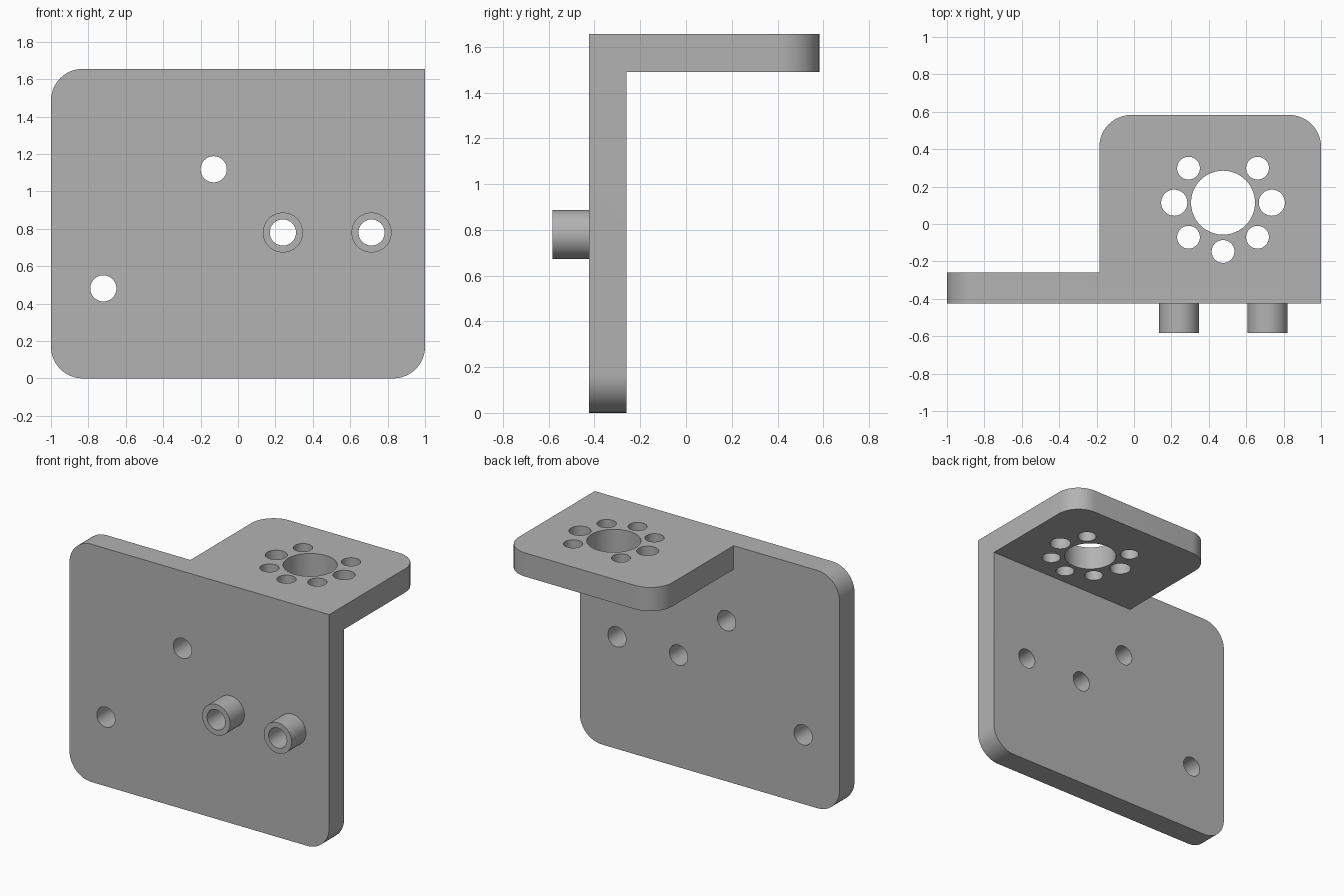
import bpy
import bmesh
from math import cos, sin, pi, radians
from mathutils import Matrix, Vector

cube = bpy.data.objects.get("Cube")
if cube:
    bpy.data.objects.remove(cube, do_unlink=True)

grey = bpy.data.materials.new("plain grey")
grey.use_nodes = True
COLOUR = (0.45, 0.45, 0.45, 1)
grey.diffuse_color = COLOUR
grey.node_tree.nodes["Principled BSDF"].inputs["Base Color"].default_value = COLOUR

T = 0.165                      # sheet thickness
FRONT, BACK, TOP = -0.425, 0.583, 1.655
INNER = FRONT + T
SHELF_LEFT = -0.185
CORNER = 0.17


def prism(name, outline, axis, lo, hi):
    """Extrude a 2D outline along y (outline is x, z) or z (outline is x, y)."""
    place = (lambda p, d: (p[0], d, p[1])) if axis == "y" else (lambda p, d: (p[0], p[1], d))
    bm = bmesh.new()
    face = bm.faces.new([bm.verts.new(place(p, lo)) for p in outline])
    out = bmesh.ops.extrude_face_region(bm, geom=[face])
    moved = [v for v in out["geom"] if isinstance(v, bmesh.types.BMVert)]
    bmesh.ops.translate(bm, verts=moved, vec=place((0, 0), hi - lo))
    bmesh.ops.recalc_face_normals(bm, faces=bm.faces)
    mesh = bpy.data.meshes.new(name)
    bm.to_mesh(mesh)
    bm.free()
    mesh.materials.append(grey)
    obj = bpy.data.objects.new(name, mesh)
    bpy.context.collection.objects.link(obj)
    return obj


def arc(cx, cy, r, start, sweep, steps):
    return [(cx + r * cos(radians(start + sweep * i / steps)),
             cy + r * sin(radians(start + sweep * i / steps))) for i in range(steps + 1)]


def circle(cx, cy, r):
    return arc(cx, cy, r, 0, 360, 48)[:-1]


def rounded(x0, x1, y0, y1, corners):
    """Rectangle outline, counter-clockwise from lower left; corners flags which are round."""
    points = []
    signs = [(x0, y0, 1, 1), (x1, y0, -1, 1), (x1, y1, -1, -1), (x0, y1, 1, -1)]
    for i, (x, y, sx, sy) in enumerate(signs):
        if corners[i]:
            points += arc(x + sx * CORNER, y + sy * CORNER, CORNER, 180 + 90 * i, 90, 12)
        else:
            points.append((x, y))
    return points


def combine(target, tool, operation):
    mod = target.modifiers.new("combine", "BOOLEAN")
    mod.operation, mod.solver, mod.object = operation, "EXACT", tool
    bpy.context.view_layer.objects.active = target
    bpy.ops.object.modifier_apply(modifier=mod.name)
    bpy.data.objects.remove(tool, do_unlink=True)


# Upright plate and the shelf folded back from its top edge
bracket = prism("bracket", rounded(-1, 1, 0, TOP, (1, 1, 0, 1)), "y", FRONT, INNER)
shelf = prism("shelf", rounded(SHELF_LEFT, 1, INNER - T / 2, BACK, (0, 0, 1, 1)),
              "z", TOP - T, TOP)
combine(bracket, shelf, "UNION")

# Tubular bosses on the front
BOSSES = [(0.24, 0.78), (0.714, 0.78)]
for x, z in BOSSES:
    combine(bracket, prism("boss", circle(x, z, 0.107), "y", -0.583, FRONT + T / 2), "UNION")

# Holes through the plate and bosses
for x, z in BOSSES + [(-0.13, 1.118), (-0.72, 0.481)]:
    combine(bracket, prism("drill", circle(x, z, 0.07), "y", -0.8, INNER + 0.1), "DIFFERENCE")

# Large shelf hole, with seven small ones in an open ring
CX, CY = 0.476, 0.114
combine(bracket, prism("drill", circle(CX, CY, 0.171), "z", TOP - 2 * T, TOP + T), "DIFFERENCE")
for step in range(8):
    if step == 2:
        continue
    a = step * pi / 4
    r = 0.07 if step in (0, 4) else 0.061
    hole = circle(CX + 0.261 * cos(a), CY + 0.261 * sin(a), r)
    combine(bracket, prism("drill", hole, "z", TOP - 2 * T, TOP + T), "DIFFERENCE")

# Smooth the round walls, keep the edges crisp
bpy.ops.object.select_all(action="DESELECT")
bracket.select_set(True)
bpy.context.view_layer.objects.active = bracket
bpy.ops.object.shade_smooth_by_angle(angle=radians(30))
